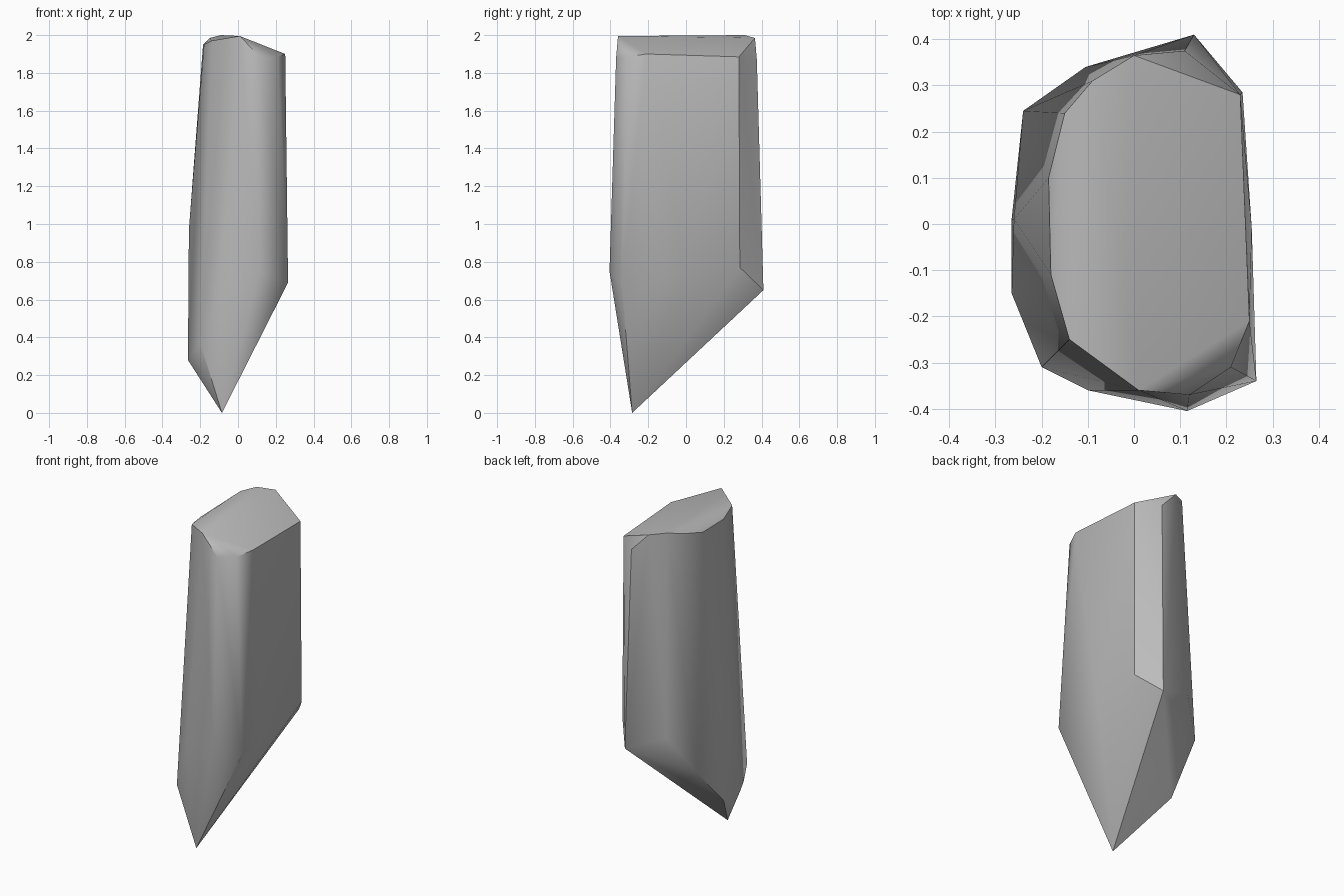
import bpy
import bmesh
import math

default_cube = bpy.data.objects.get("Cube")
if default_cube:
    bpy.data.objects.remove(default_cube, do_unlink=True)


def make_material(name, colour):
    """Plain flat colour for both the viewport and the render."""
    material = bpy.data.materials.new(name)
    material.use_nodes = True
    material.diffuse_color = colour
    material.node_tree.nodes["Principled BSDF"].inputs["Base Color"].default_value = colour
    return material


def hull_object(name, corners, material):
    """Wrap a set of corner points in a tight convex skin."""
    mesh = bpy.data.meshes.new(name)
    bm = bmesh.new()
    for corner in corners:
        bm.verts.new(corner)
    result = bmesh.ops.convex_hull(bm, input=bm.verts[:])
    unused = [v for v in bm.verts if not v.link_faces]
    bmesh.ops.delete(bm, geom=unused, context="VERTS")
    bmesh.ops.recalc_face_normals(bm, faces=bm.faces[:])
    bm.to_mesh(mesh)
    bm.free()
    mesh.materials.append(material)
    obj = bpy.data.objects.new(name, mesh)
    bpy.context.collection.objects.link(obj)
    return obj


# Slanted cap, running round the rim of the top face
cap_rim = [
    (-0.185, 0.10, 1.95), (-0.18, -0.11, 1.95), (-0.14, -0.25, 1.97),
    (0.01, -0.36, 1.995), (0.21, -0.31, 1.885), (0.25, -0.21, 1.9),
    (0.23, 0.28, 1.885), (0, 0.365, 1.985), (-0.09, 0.31, 2), (-0.15, 0.24, 1.985),
]

# Small chipped corners just under the cap
chips = [(0.12, -0.37, 1.88), (0.11, 0.375, 1.87)]

# Widest part of the shaft, where it starts to taper
shoulder = [
    (0.13, 0.41, 0.65), (0.235, 0.285, 0.77), (0.255, -0.01, 0.72),
    (0.265, -0.34, 0.69), (0.115, -0.405, 0.75), (-0.1, -0.36, 0.65),
    (-0.105, 0.34, 0.75), (-0.24, 0.245, 0.54), (-0.26, 0.01, 0.97),
]

# Lower rim on the right side, and the off-centre point it tapers to
lower_rim = [
    (-0.2, -0.31, 0.37), (-0.23, -0.235, 0.3),
    (-0.265, -0.15, 0.28), (-0.265, 0.01, 0.28),
]
tip = [(-0.085, -0.285, 0)]

stone_grey = make_material("stone grey", (0.5, 0.5, 0.5, 1))
shard = hull_object("stone_shard", cap_rim + chips + shoulder + lower_rim + tip, stone_grey)

# Soft bends, crisp broken edges
bpy.ops.object.select_all(action="DESELECT")
shard.select_set(True)
bpy.context.view_layer.objects.active = shard
bpy.ops.object.shade_smooth_by_angle(angle=math.radians(35))
